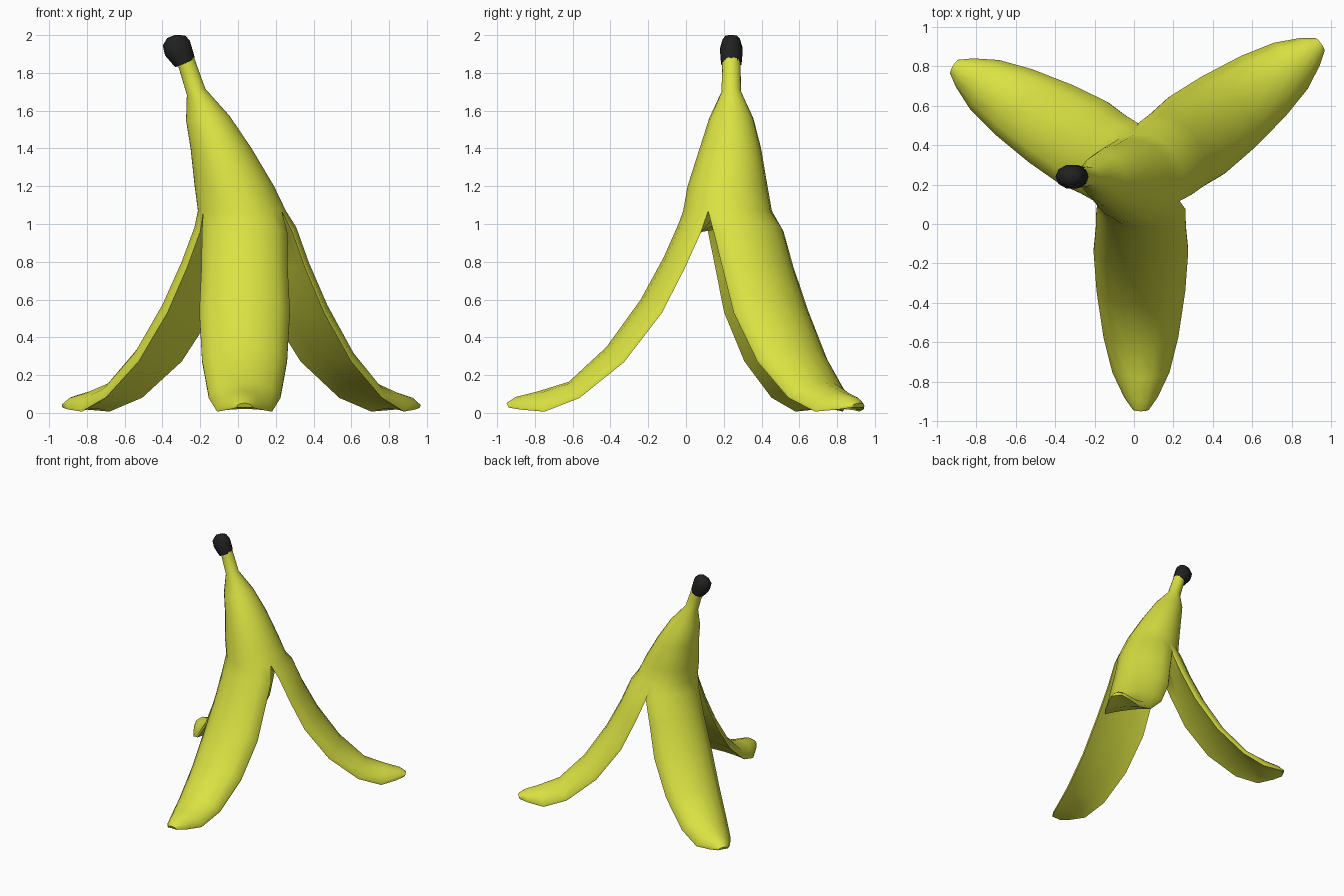
import bpy, bmesh
from math import radians, sin, cos
from mathutils import Vector

if "Cube" in bpy.data.objects:
    bpy.data.objects.remove(bpy.data.objects["Cube"])

def material(name, rgb):
    m = bpy.data.materials.new(name)
    m.diffuse_color = (*rgb, 1)
    m.use_nodes = True
    m.node_tree.nodes["Principled BSDF"].inputs["Base Color"].default_value = m.diffuse_color
    return m

def finish(bm, name, mat):
    bmesh.ops.recalc_face_normals(bm, faces=bm.faces)
    me = bpy.data.meshes.new(name)
    bm.to_mesh(me)
    bm.free()
    ob = bpy.data.objects.new(name, me)
    bpy.context.collection.objects.link(ob)
    me.materials.append(mat)
    bpy.ops.object.select_all(action='DESELECT')
    ob.select_set(True)
    bpy.context.view_layer.objects.active = ob
    bpy.ops.object.shade_smooth_by_angle(angle=radians(50))

def ring_point(x, y, z, r, tilt, a, sy=1):
    # point on a circle tilted about the y axis
    t = radians(tilt)
    return Vector((x + r * cos(a) * cos(t), y + r * sin(a) * sy, z + r * cos(a) * sin(t)))

def bridge(bm, rows):
    # rows of points joined into a quad strip
    grid = [[bm.verts.new(p) for p in row] for row in rows]
    for ra, rb in zip(grid, grid[1:]):
        for i in range(len(ra) - 1):
            bm.faces.new((ra[i], rb[i], rb[i + 1], ra[i + 1]))

yellow = material("peel_yellow", (0.70, 0.76, 0.055))
black = material("stalk_black", (0.015, 0.015, 0.015))

# Closed upper body rings: x, y, z, radius, tilt
rings = [(-.275, .24, 1.86, .048, 28), (-.222, .24, 1.70, .052, 18),
         (-.16, .24, 1.56, .117, 6), (-.09, .235, 1.40, .163, 0),
         (-.02, .22, 1.20, .212, 0), (.02, .22, 1.07, .235, 0)]
# Open flap rows: distance out, crown height, half width, arch depth, rim thickness
flap_rows = [(.28, 1.0, .226, .115, .012), (.36, .82, .228, .11, .016), (.48, .60, .24, .115, .018),
             (.66, .35, .225, .105, .018), (.86, .165, .19, .085, .018),
             (1.02, .115, .145, .098, .015), (1.14, .085, .085, .06, .012), (1.19, .052, .04, .015, .012)]
# Flap direction, seam start, seam end, length factor
flaps = [(-90, -150.25, -26, 1.0), (36.5, -26, 93.75, .955), (149.5, 93.75, 209.75, .93)]
N = 6
HALF = radians(60)
core = Vector((.03, .22, .98))

# Peel: three sectors welded above, separate solid flaps below
bm = bmesh.new()
for direction, a0, a1, length in flaps:
    d = Vector((cos(radians(direction)), sin(radians(direction)), 0))
    side = Vector((-d.y, d.x, 0))
    outer = [[ring_point(*ring, radians(a0 + (a1 - a0) * i / N)) for i in range(N + 1)]
             for ring in rings]
    # underside starts as a V between the two seams and the core
    s0, s1 = outer[-1][0], outer[-1][-1]
    inner = [[s0.lerp(core, i / 3) if i <= 3 else core.lerp(s1, (i - 3) / 3) for i in range(N + 1)]]
    path = [(.25, 1.07)] + [(row[0] * length, row[1]) for row in flap_rows]
    path.append((path[-1][0] + .05, path[-1][1] - .015))
    for k, (_, _, w, s, rim) in enumerate(flap_rows, 1):
        (r0, z0), (r, z), (r1, z1) = path[k - 1:k + 2]
        tangent = (d * (r1 - r0) + Vector((0, 0, z1 - z0))).normalized()
        inward = side.cross(tangent)
        if inward.z > 0:
            inward = -inward
        base = Vector((.035, .24, z)) + d * r
        row_out, row_in = [], []
        for i in range(N + 1):
            t = (2 * i / N - 1) * HALF
            arch = (1 - cos(t)) / (1 - cos(HALF))
            lateral = base + side * (w * sin(t) / sin(HALF))
            row_out.append(lateral + inward * s * arch)
            row_in.append(lateral + inward * (s * (.85 + .15 * arch) + rim))
        outer.append(row_out)
        inner.append(row_in)
    bridge(bm, outer)
    bridge(bm, inner)
    # rims along both edges and the tip
    edge = outer[len(rings) - 1:]
    for c in (0, N):
        bridge(bm, [[row[c] for row in edge], [row[c] for row in inner]])
    bridge(bm, [outer[-1], inner[-1]])
bmesh.ops.remove_doubles(bm, verts=bm.verts, dist=.0005)
bmesh.ops.dissolve_degenerate(bm, edges=bm.edges, dist=.0001)
finish(bm, "banana_peel", yellow)

# Dark stalk end: x, z, radius, tilt, depth scale
bm = bmesh.new()
M = 10
loops = [[ring_point(x, .24, z, r, tilt, 2 * radians(180) * i / M, sy) for i in range(M + 1)]
         for x, z, r, tilt, sy in [(-.28, 1.85, .01, 22, 1), (-.282, 1.85, .054, 22, 1.05),
                                   (-.308, 1.888, .078, -3, .78), (-.317, 1.925, .084, -14, .75),
                                   (-.315, 1.978, .06, -6, .8), (-.308, 1.998, .03, -3, 1),
                                   (-.308, 2.0, .002, 0, 1)]]
bridge(bm, loops)
bmesh.ops.remove_doubles(bm, verts=bm.verts, dist=.0005)
finish(bm, "stalk_end", black)
